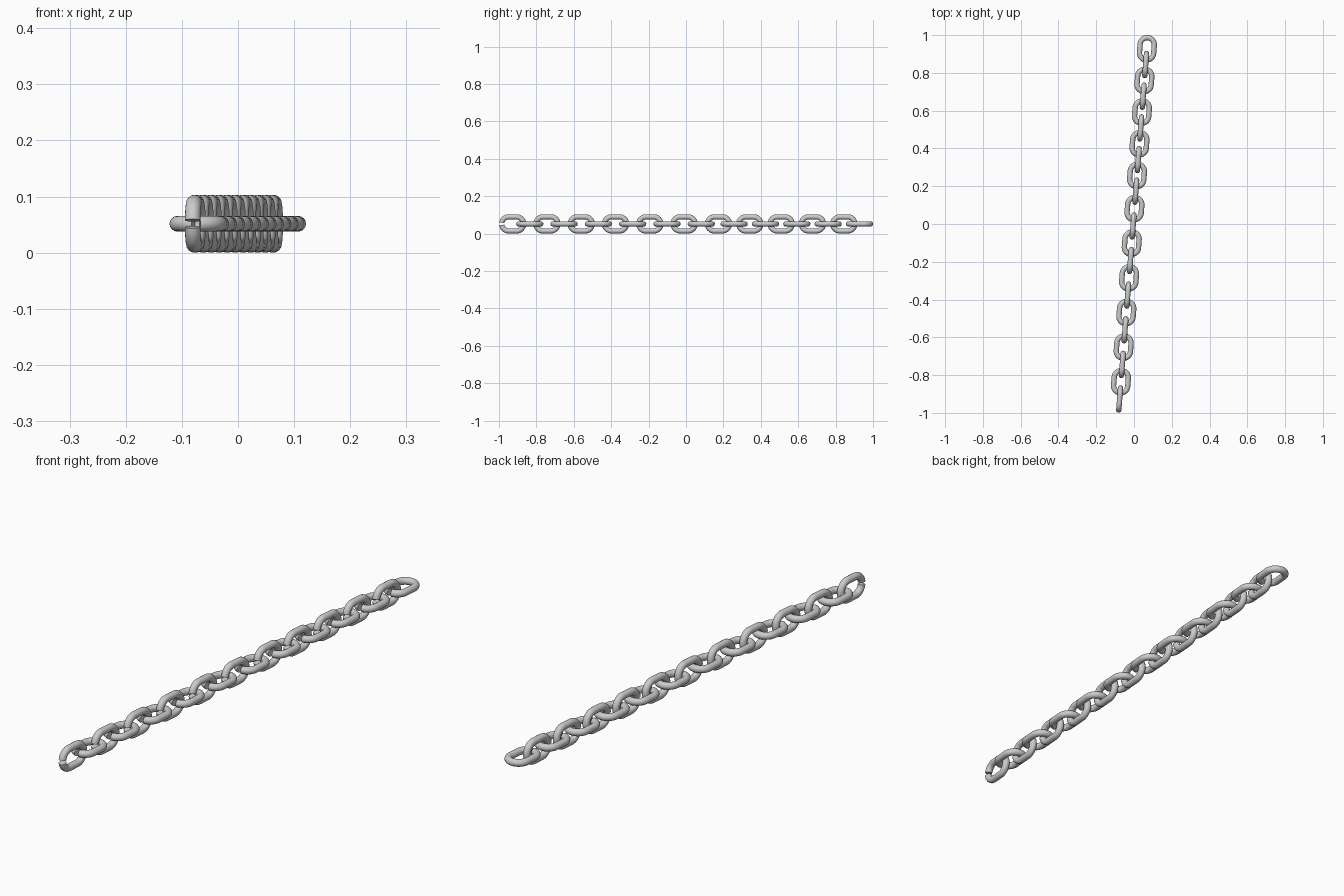
import bpy, bmesh
from math import sin, cos, pi, radians, asin, tan
from mathutils import Vector, Matrix

if "Cube" in bpy.data.objects:
    bpy.data.objects.remove(bpy.data.objects["Cube"])

WIRE = 0.014      # wire radius
BEND = 0.0375     # centreline radius of the rounded ends
STRAIGHT = 0.0215  # half length of the straight sides
GAP = 0.006       # half width of the open joint at the -y end
TILT = radians(4.45)
SIDES = 16


def arc(a0, a1, cy, n):
    for i in range(n + 1):
        a = a0 + (a1 - a0) * i / n
        d = Vector((cos(a), sin(a), 0))
        yield Vector((0, cy, 0)) + d * BEND, d


def link_mesh():
    # stadium-shaped path with a small open joint, swept by a round wire
    g = asin(GAP / BEND)
    path = [*arc(-pi / 2 + g, 0, -STRAIGHT, 9),
            *arc(0, pi, STRAIGHT, 20),
            *arc(pi, 1.5 * pi - g, -STRAIGHT, 9)]
    bm = bmesh.new()
    rings = []
    for p, d in path:
        rings.append([bm.verts.new(p + WIRE * (d * cos(t) + Vector((0, 0, sin(t)))))
                      for t in (2 * pi * k / SIDES for k in range(SIDES))])
    for a, b in zip(rings, rings[1:]):
        for k in range(SIDES):
            j = (k + 1) % SIDES
            bm.faces.new((a[k], a[j], b[j], b[k]))
    bm.faces.new(rings[0])
    bm.faces.new(rings[-1])
    bmesh.ops.recalc_face_normals(bm, faces=bm.faces)
    for f in bm.faces:
        f.smooth = len(f.verts) == 4
    for e in bm.edges:
        e.smooth = all(len(f.verts) == 4 for f in e.link_faces)
    me = bpy.data.meshes.new("chain_link")
    bm.to_mesh(me)
    bm.free()
    return me


# chain: alternating upright and flat links, taut at the front, closer at the back
mesh = link_mesh()
y = -0.927
for i in range(22):
    ob = bpy.data.objects.new(f"chain_link_{i + 1:02d}", mesh)
    bpy.context.collection.objects.link(ob)
    roll = pi / 2 if i % 2 == 0 else 0
    ob.matrix_world = (Matrix.Translation((y * tan(TILT) - 0.004, y, WIRE + BEND))
                       @ Matrix.Rotation(-TILT, 4, 'Z')
                       @ Matrix.Rotation(roll, 4, 'Y'))
    y += 0.0917 if i < 12 else 0.0838
